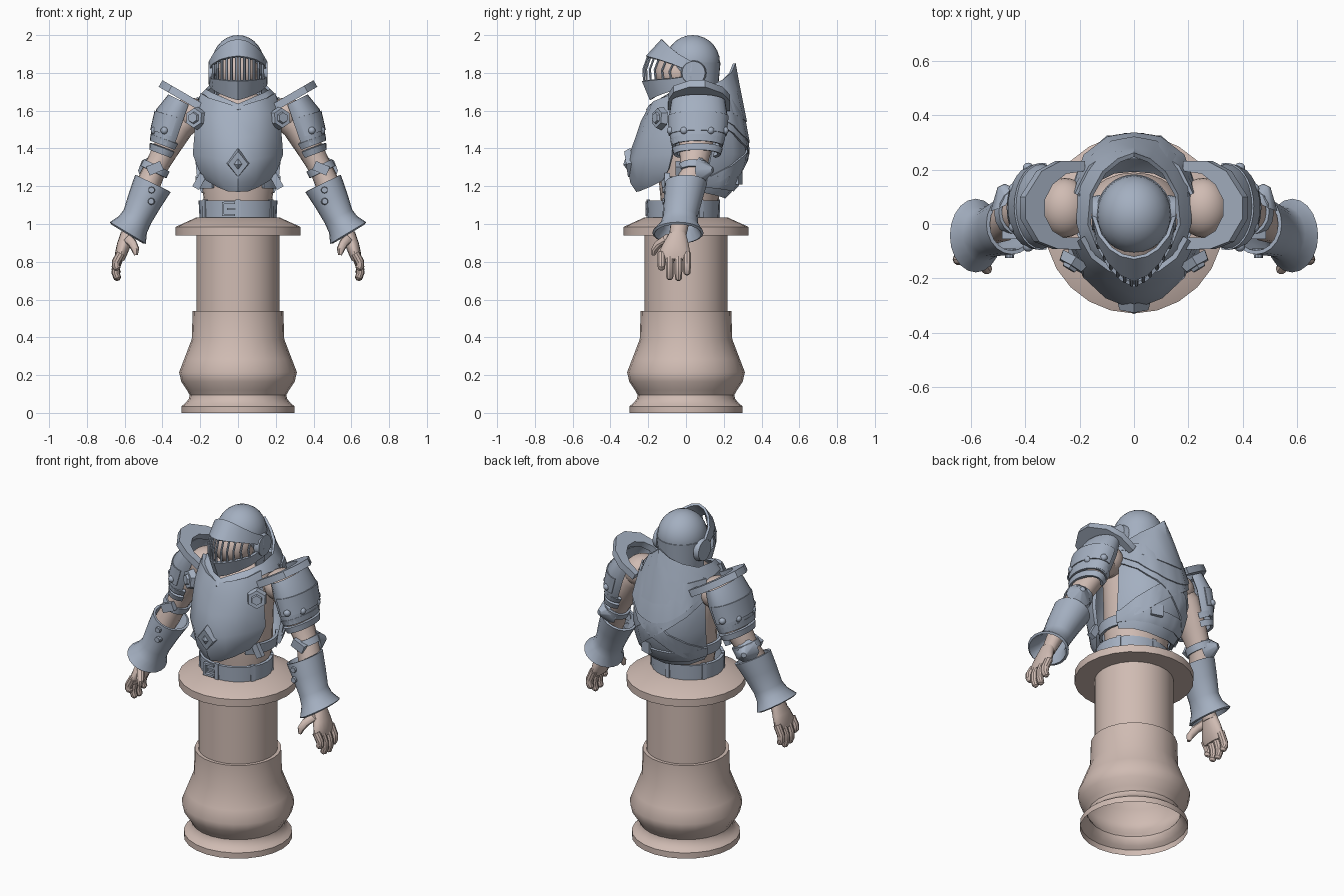
import bpy, bmesh, math
from mathutils import Vector, Matrix

if "Cube" in bpy.data.objects:
    bpy.data.objects.remove(bpy.data.objects["Cube"])


def material(name, rgb):
    m = bpy.data.materials.new(name)
    m.use_nodes = True
    m.diffuse_color = (*rgb, 1)
    m.node_tree.nodes["Principled BSDF"].inputs["Base Color"].default_value = (*rgb, 1)
    return m


STEEL = material("steel_blue", (0.37, 0.43, 0.53))
CLAY = material("pale_clay", (0.63, 0.50, 0.45))
SIDES = (("left", 1), ("right", -1))


def finish(name, bm, mat, angle=35, thick=0):
    bmesh.ops.remove_doubles(bm, verts=bm.verts, dist=0.0001)
    bmesh.ops.recalc_face_normals(bm, faces=bm.faces)
    me = bpy.data.meshes.new(name)
    bm.to_mesh(me)
    bm.free()
    me.materials.append(mat)
    ob = bpy.data.objects.new(name, me)
    bpy.context.collection.objects.link(ob)
    bpy.ops.object.select_all(action='DESELECT')
    ob.select_set(True)
    bpy.context.view_layer.objects.active = ob
    if thick:
        mod = ob.modifiers.new("thickness", 'SOLIDIFY')
        mod.thickness, mod.offset = thick, 0
        bpy.ops.object.modifier_apply(modifier=mod.name)
    bpy.ops.object.shade_smooth_by_angle(angle=math.radians(angle))


def sheet(name, rows, mat=STEEL, thick=0.02, caps=False, angle=35):
    """Skin a grid of points, row after row."""
    bm = bmesh.new()
    grid = [[bm.verts.new(p) for p in row] for row in rows]
    for a, b in zip(grid, grid[1:]):
        for i in range(len(a) - 1):
            bm.faces.new((a[i], a[i + 1], b[i + 1], b[i]))
    if caps:
        for row in (grid[0], grid[-1]):
            bm.faces.new(row[:-1])
    finish(name, bm, mat, angle, thick)


def both(half):
    """Mirror a half row that starts on the centre line."""
    return [(-x, y, z) for x, y, z in half[:0:-1]] + list(half)


def tube(name, s, rings, mat=CLAY, arc=180, n=16, thick=0, caps=True):
    """Rings (x, y, z, half depth, half width) along a limb; arc opens inward."""
    rows = []
    for i, (x, y, z, ry, rx) in enumerate(rings):
        a, b = rings[max(i - 1, 0)], rings[min(i + 1, len(rings) - 1)]
        t = Vector((b[0] - a[0], 0, b[2] - a[2])).normalized()
        out = t.cross(Vector((0, 1, 0)))
        row = []
        for k in range(n + 1):
            w = math.radians(-arc + 2 * arc * k / n)
            p = Vector((x, y, z)) + out * rx * math.cos(w) + Vector((0, ry * math.sin(w), 0))
            row.append((p.x * s, p.y, p.z))
        rows.append(row)
    sheet(name, rows, mat, thick, caps and arc == 180)


def lathe(name, profile, mat, n=20, cy=0, sy=1, thick=0, angle=35, arc=(0, 360)):
    turn = [math.radians(arc[0] + (arc[1] - arc[0]) * k / n) for k in range(n + 1)]
    rows = [[(r * math.cos(w), cy + sy * r * math.sin(w), z) for w in turn] for r, z in profile]
    sheet(name, rows, mat, thick, angle=angle)


def disc(name, loc, facing, r, depth, n=6, tip=1.0, sx=1):
    """Cylinder, prism or pyramid pointing along a direction."""
    bm = bmesh.new()
    q = Vector(facing).to_track_quat('Z', 'Y').to_matrix().to_4x4()
    bmesh.ops.create_cone(bm, cap_ends=True, segments=n, radius1=r, radius2=r * tip, depth=depth,
                          matrix=Matrix.Translation(loc) @ q @ Matrix.Diagonal((sx, 1, 1, 1)))
    finish(name, bm, STEEL)


def ball(name, loc, size, mat):
    bm = bmesh.new()
    bmesh.ops.create_uvsphere(bm, u_segments=24, v_segments=14, radius=1,
                              matrix=Matrix.Translation(loc) @ Matrix.Diagonal((*size, 1)))
    finish(name, bm, mat, 60)


def box(name, loc, size, turn=0, axis='Z'):
    bm = bmesh.new()
    bmesh.ops.create_cube(bm, size=1, matrix=Matrix.Translation(loc)
                          @ Matrix.Rotation(turn, 4, axis) @ Matrix.Diagonal((*size, 1)))
    finish(name, bm, STEEL)


# Pedestal, a turned shell open underneath
lathe("pedestal", [(.30, 0), (.30, .035), (.28, .05), (.26, .075), (.256, .095), (.27, .12), (.30, .165),
                   (.312, .215), (.285, .285), (.245, .39), (.24, .54), (.22, .54), (.22, .94), (.33, .94),
                   (.33, .985), (.22, 1.035), (0, 1.035)], CLAY, n=24)

# Body and belt
lathe("torso", [(.17, 1.03), (.18, 1.12), (.19, 1.2), (.195, 1.4), (.2, 1.56), (.15, 1.66), (.08, 1.7),
                (0, 1.7)], CLAY, n=24, cy=.02, sy=.85, angle=60)
lathe("belt", [(.195, 1.035), (.2, 1.125)], STEEL, n=28, cy=-.015, sy=.92, thick=.018)
for k in range(6):
    w = math.radians(30 + 60 * k)
    box("belt_loop", (.2 * math.cos(w), -.015 + .185 * math.sin(w), 1.08), (.02, .025, .1), turn=w)
for dx, dz, w, h in ((-.035, 0, .012, .075), (0, .032, .06, .012),
                     (0, -.032, .06, .012), (.01, 0, .045, .01)):
    box("belt_buckle", (-.045 + dx, -.205, 1.08 + dz), (w, .02, h))

# Breastplate and backplate
sheet("breastplate", [both(r) for r in (
    [(0, -.19, 1.615), (.09, -.165, 1.645), (.15, -.12, 1.665), (.19, -.05, 1.69)],
    [(0, -.23, 1.54), (.10, -.20, 1.57), (.175, -.15, 1.58), (.215, -.07, 1.59)],
    [(0, -.26, 1.45), (.10, -.23, 1.46), (.18, -.17, 1.46), (.222, -.07, 1.47)],
    [(0, -.305, 1.33), (.10, -.265, 1.345), (.18, -.19, 1.36), (.23, -.07, 1.37)],
    [(0, -.285, 1.22), (.09, -.25, 1.235), (.15, -.19, 1.26), (.20, -.09, 1.29)],
    [(0, -.255, 1.175), (.05, -.24, 1.178), (.10, -.19, 1.20), (.16, -.12, 1.235)])], angle=40)
BACK = [both(r) for r in (
    [(0, .25, 1.66), (.08, .24, 1.66), (.15, .195, 1.665), (.195, .10, 1.67)],
    [(0, .30, 1.52), (.09, .288, 1.52), (.17, .235, 1.525), (.215, .13, 1.53)],
    [(0, .32, 1.37), (.095, .308, 1.37), (.175, .245, 1.37), (.22, .13, 1.37)],
    [(0, .265, 1.21), (.085, .252, 1.21), (.16, .20, 1.215), (.205, .10, 1.22)],
    [(0, .20, 1.14), (.075, .193, 1.145), (.14, .16, 1.155), (.185, .09, 1.17)])]
sheet("backplate", BACK, angle=40)


def on_back(u, v, lift=.014):
    """Point on the backplate, raised a little outward."""
    u, v = min(max(u, 0), 1) * 6, min(max(v, 0), 1) * 4
    i, j = min(int(u), 5), min(int(v), 3)
    top = Vector(BACK[j][i]).lerp(Vector(BACK[j][i + 1]), u - i)
    low = Vector(BACK[j + 1][i]).lerp(Vector(BACK[j + 1][i + 1]), u - i)
    p = top.lerp(low, v - j)
    return p + Vector((p.x, p.y, 0)).normalized() * lift


for name, (u0, v0), (u1, v1) in (("back_strap_a", (0, .12), (1, .8)), ("back_strap_b", (1, .12), (0, .8)),
                                 ("back_strap_low", (0, .78), (1, .78))):
    path = [(u0 + (u1 - u0) * k / 18, v0 + (v1 - v0) * k / 18) for k in range(19)]
    sheet(name, [[on_back(u, v + d) for u, v in path] for d in (-.09, 0, .09)], thick=.012)
box("back_strap_buckle", (.07, .28, 1.245), (.07, .02, .07), turn=-.3)

# Rounded yoke over the shoulder blades
sheet("back_yoke", [[on_back(k / 18, f * (.12 + .28 * math.sin(math.pi * k / 18)), .02) for k in range(19)]
                    for f in (0, .5, 1)], thick=.012, angle=40)

# Collar rising to a point behind the head
sheet("collar", [both(r) for r in (
    [(0, .315, 1.54), (.08, .30, 1.55), (.15, .25, 1.58), (.205, .15, 1.63), (.205, 0, 1.66), (.18, -.09, 1.65),
     (0, -.205, 1.6)],
    [(0, .275, 1.74), (.07, .262, 1.71), (.13, .22, 1.69), (.185, .13, 1.68), (.185, 0, 1.69), (.15, -.09, 1.67),
     (0, -.19, 1.625)],
    [(0, .255, 1.85), (.055, .235, 1.80), (.11, .19, 1.76), (.155, .11, 1.72), (.165, 0, 1.71), (.135, -.08, 1.69),
     (0, -.165, 1.63)])], thick=.016, angle=40)

# Chest ornament
disc("chest_diamond_frame", (0, -.30, 1.32), (0, -1, -.15), .08, .035, n=4, tip=.85, sx=.78)
disc("chest_diamond_inset", (0, -.318, 1.317), (0, -1, -.15), .05, .025, n=4, tip=.1, sx=.75)

# Helmet: dome, skirt, brow, jaw, bars
ball("helmet_dome", (0, .035, 1.855), (.137, .145, .145), STEEL)
lathe("helmet_skirt", [(.12, 1.67), (.137, 1.855)], STEEL, n=20, cy=.035, sy=1.05, thick=.008, arc=(-15, 195))
ball("face", (0, -.035, 1.8), (.115, .13, .11), CLAY)
BROW = [(0, -.207, 1.885), (.045, -.185, 1.88), (.09, -.14, 1.868), (.13, -.07, 1.845), (.15, .03, 1.805)]
JAW = [(0, -.227, 1.758), (.045, -.203, 1.76), (.09, -.155, 1.765), (.133, -.08, 1.77), (.15, .03, 1.785)]
sheet("visor_brow", [both([(0, -.125, 1.975), (.045, -.115, 1.965), (.085, -.09, 1.94), (.125, -.04, 1.9),
                           (.148, .03, 1.86)]), both(BROW)], thick=.014, angle=65)
sheet("visor_jaw", [both(JAW), both([(0, -.185, 1.658), (.04, -.168, 1.67), (.085, -.125, 1.688),
                                     (.125, -.06, 1.71), (.147, .03, 1.735)])], thick=.014, angle=50)


def along(row, u):
    i = min(int(u), len(row) - 2)
    return Vector(row[i]).lerp(Vector(row[i + 1]), u - i)


for label, s in SIDES:
    for k in range(6):
        top, low = along(BROW, .2 + .56 * k), along(JAW, .2 + .56 * k)
        mid = (top + low) / 2 + Vector((0, -.012, 0))
        tube(label + "_visor_bar", s, [(*p, .007, .007) for p in (low, mid, top)], STEEL, n=6)
    disc(label + "_visor_pivot", (.14 * s, .04, 1.8), (s, 0, 0), .068, .03, n=20, tip=.9)

# Arms and armour, made for both sides
for label, s in SIDES:
    n = label + "_"
    ball(n + "shoulder", (.255 * s, .06, 1.58), (.095, .11, .09), CLAY)
    tube(n + "arm", s, [(.22, .06, 1.6, .08, .08), (.31, .06, 1.52, .10, .08), (.385, .05, 1.39, .085, .068),
                        (.44, .04, 1.29, .068, .06), (.48, .01, 1.2, .075, .065),
                        (.55, -.03, 1.02, .05, .045), (.585, -.045, .93, .045, .035)])

    # Shoulder guard with raised panel, bands, rivets and upright crescent
    tube(n + "shoulder_guard", s, [(.30, .065, 1.65, .135, .07), (.34, .065, 1.57, .148, .092),
                                   (.37, .062, 1.47, .14, .085), (.385, .06, 1.42, .13, .075)],
         STEEL, 122, thick=.016)
    tube(n + "guard_panel", s, [(.34, .065, 1.57, .155, .10), (.37, .062, 1.47, .148, .093)],
         STEEL, 100, thick=.012)
    for z, x, r in ((1.43, .38, .076), (1.385, .393, .066)):
        tube(n + "guard_band", s, [(x - .006, .06, z + .016, r + .06, r + .01),
                                   (x + .006, .06, z - .016, r + .05, r)], STEEL, 130, thick=.018)
    for y, x in ((-.082, .39), (-.01, .442), (.13, .442), (.206, .39)):
        ball(n + "guard_rivet", (x * s, y, 1.495), (.02, .02, .02), STEEL)
    outer = [(.18, -.095), (.29, -.092), (.36, -.065), (.41, .02), (.41, .10), (.35, .195), (.28, .232),
             (.19, .232)]
    inner = [(.20, -.05), (.27, -.05), (.31, -.025), (.338, .03), (.338, .09), (.31, .145), (.26, .185),
             (.19, .195)]
    sheet(n + "shoulder_crescent", [[(x * s, y, 1.622 + .58 * (x - .2)) for x, y in e]
                                    for e in (outer, inner)], thick=.04)
    disc(n + "hex_stud", (.225 * s, -.14, 1.56), (.6 * s, -1, .1), .062, .035, tip=.85)
    disc(n + "hex_stud_cap", (.236 * s, -.158, 1.562), (.6 * s, -1, .1), .035, .018, tip=.8)

    # Side straps between the plates
    lathe(n + "side_strap", [(.205, 1.19), (.212, 1.25)], STEEL, n=8, cy=.02, sy=.9, thick=.016,
          arc=(-50, 40) if s > 0 else (140, 230))
    box(n + "hip_tab", (.205 * s, -.10, 1.225), (.04, .03, .08), turn=-.5 * s, axis='Y')

    # Elbow strap and cop
    tube(n + "elbow_strap", s, [(.43, .045, 1.31, .078, .07), (.447, .04, 1.275, .078, .07)],
         STEEL, thick=.012, caps=False)
    box(n + "elbow_buckle", (.44 * s, -.04, 1.295), (.08, .03, .05), turn=.4 * s, axis='Y')
    disc(n + "elbow_cop", (.475 * s, .11, 1.285), (.45 * s, 1, .05), .075, .07, n=8, tip=.2)

    # Flared gauntlet cuff with studs
    tube(n + "gauntlet", s, [(.45, .0, 1.215, .105, .098), (.492, -.015, 1.13, .095, .086),
                             (.532, -.03, 1.04, .085, .074), (.558, -.037, .995, .095, .08),
                             (.585, -.043, .95, .13, .105)], STEEL, n=20, thick=.014, caps=False)
    for x, z in ((.458, 1.18), (.46, 1.12)):
        disc(n + "gauntlet_stud", (x * s, -.108, z), (0, -1, 0), .022, .035, n=10, tip=.7)

    # Hand
    tube(n + "palm", s, [(.585, -.045, .95, .045, .035), (.605, -.055, .89, .07, .036),
                         (.62, -.062, .84, .085, .032), (.627, -.062, .81, .075, .024)])
    for y, end in ((-.13, .755), (-.086, .705), (-.04, .70), (.005, .73)):
        d = .83 - end
        tube(n + "finger", s, [(.62, y, .845, .023, .023), (.645, y, .83 - d * .4, .022, .023),
                               (.648, y, .83 - d * .7, .021, .021), (.638, y, end + .01, .019, .019),
                               (.635, y, end, .008, .008)], n=10)
    tube(n + "thumb", s, [(.59, -.09, .93, .03, .026), (.56, -.14, .90, .026, .024),
                          (.543, -.165, .865, .021, .021), (.54, -.172, .835, .01, .01)], n=10)
